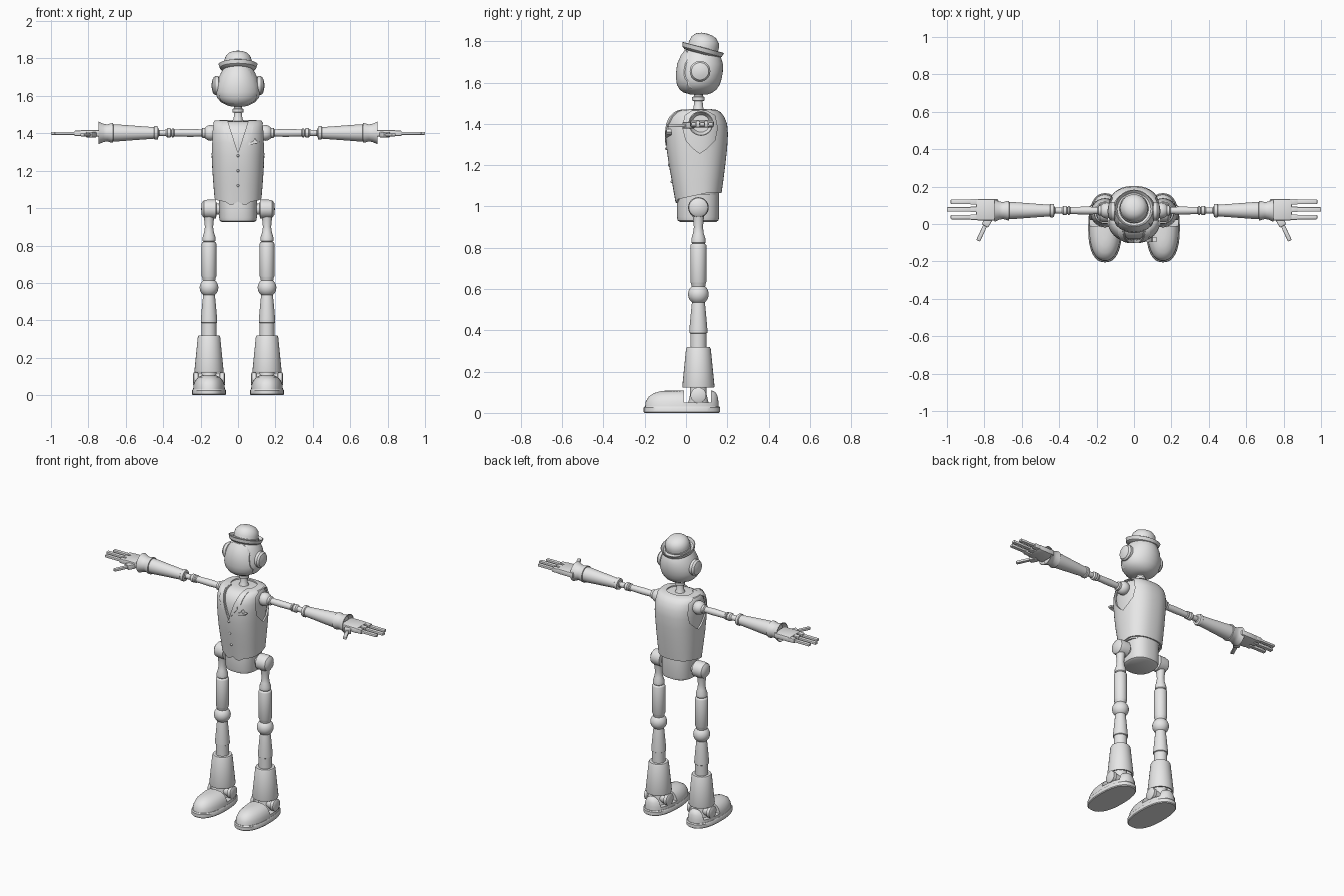
import bpy, bmesh, math
from mathutils import Matrix, Vector

old = bpy.data.objects.get("Cube")
if old:
    bpy.data.objects.remove(old, do_unlink=True)

grey = bpy.data.materials.new("light grey")
grey.use_nodes = True
grey.diffuse_color = (0.8, 0.8, 0.8, 1)
grey.node_tree.nodes["Principled BSDF"].inputs["Base Color"].default_value = (0.8, 0.8, 0.8, 1)


def make(name, bm, pair=False):
    """Turn a bmesh into an object; pairs get a mirrored twin."""
    bmesh.ops.remove_doubles(bm, verts=bm.verts, dist=1e-5)
    bmesh.ops.recalc_face_normals(bm, faces=bm.faces)
    mesh = bpy.data.meshes.new(name)
    bm.to_mesh(mesh)
    bm.free()
    mesh.materials.append(grey)
    ob = bpy.data.objects.new(name, mesh)
    bpy.context.collection.objects.link(ob)
    if pair:
        ob.modifiers.new("mirror", "MIRROR").use_mirror_merge = False
    return ob


def skin(bm, rings, capped=True):
    rows = [[bm.verts.new(p) for p in ring] for ring in rings]
    n = len(rows[0])
    for a, b in zip(rows, rows[1:]):
        for i in range(n):
            bm.faces.new((a[i], a[(i + 1) % n], b[(i + 1) % n], b[i]))
    if capped:
        bm.faces.new(rows[0])
        bm.faces.new(rows[-1])


def lathe(name, profile, loc, axis="z", pair=False, sides=28, tilt=0):
    """Spin (radius, height) points around an axis through loc."""
    bm = bmesh.new()
    turn = [2 * math.pi * i / sides for i in range(sides)]
    skin(bm, [[(r * math.cos(t), r * math.sin(t), h) for t in turn] for r, h in profile])
    rot = {"z": Matrix(), "x": Matrix.Rotation(math.pi / 2, 4, "Y")}[axis]
    bm.transform(Matrix.Translation(loc) @ Matrix.Rotation(tilt, 4, "X") @ rot)
    return make(name, bm, pair)


def loft(name, rows, cx=0, power=2.0, hem=None, capped=True, pair=False, sides=48, grow=0):
    """Stack rounded sections given as (z, half width, front y, back y)."""
    bm = bmesh.new()
    rings = []
    for k, (z, hx, yf, yb) in enumerate(rows):
        ring = []
        for i in range(sides):
            t = 2 * math.pi * i / sides
            c, s = (math.copysign(abs(v) ** (2 / power), v) for v in (math.cos(t), math.sin(t)))
            x = (hx + grow) * c
            y = (yf + yb) / 2 + ((yb - yf) / 2 + grow) * s
            ring.append((cx + x, y, z + (hem(x, y) if hem and k == 0 else 0)))
        rings.append(ring)
    skin(bm, rings, capped)
    return make(name, bm, pair)


def ball(name, loc, r, pair=False, squash=(1, 1, 1)):
    bm = bmesh.new()
    bmesh.ops.create_uvsphere(bm, u_segments=28, v_segments=16, radius=r)
    bm.transform(Matrix.Translation(loc) @ Matrix.Diagonal((*squash, 1)))
    return make(name, bm, pair)


def box(name, loc, size, pair=False, turn=0, bevel=0.004):
    bm = bmesh.new()
    bmesh.ops.create_cube(bm, size=1, matrix=Matrix.Diagonal((*size, 1)))
    if bevel:
        bmesh.ops.bevel(bm, geom=bm.edges[:], offset=bevel, segments=2, affect="EDGES", profile=0.5)
    bm.transform(Matrix.Translation(loc) @ Matrix.Rotation(turn, 4, "Z"))
    return make(name, bm, pair)


def prism(name, points, axis, lo, hi):
    """Extrude an outline of (across, z) points along x or y."""
    bm = bmesh.new()
    place = (lambda a, z, d: (d, a, z)) if axis == "x" else (lambda a, z, d: (a, d, z))
    skin(bm, [[place(a, z, d) for a, z in points] for d in (lo, hi)])
    return make(name, bm)


def bake(ob):
    mesh = bpy.data.meshes.new_from_object(ob.evaluated_get(bpy.context.evaluated_depsgraph_get()))
    ob.modifiers.clear()
    ob.data = mesh


def cut(ob, cutter, operation="DIFFERENCE"):
    mod = ob.modifiers.new("cut", "BOOLEAN")
    mod.operation, mod.object, mod.solver = operation, cutter, "EXACT"
    bake(ob)
    bpy.data.objects.remove(cutter, do_unlink=True)


# Head with raised face mask, ears and neck
head_rows = [(1.543, .035, .02, .105), (1.55, .06, -.005, .125), (1.565, .09, -.026, .147),
             (1.59, .112, -.04, .163), (1.62, .119, -.044, .173), (1.65, .118, -.044, .178),
             (1.69, .107, -.039, .179), (1.73, .088, -.022, .167), (1.76, .066, 0, .145), (1.78, .03, .04, .1)]
loft("head", head_rows)
mask = loft("face_mask", head_rows, grow=.004)
half = [(.03, 1.757), (.06, 1.74), (.08, 1.71), (.086, 1.67), (.093, 1.63), (.102, 1.605), (.095, 1.575), (.05, 1.552)]
cut(mask, prism("mask_cutter", half + [(-x, z) for x, z in reversed(half)], "y", -.2, .03), "INTERSECT")
lathe("ears", [(.03, .095), (.05, .105), (.05, .122), (.042, .133), (.02, .14), (0, .141)], (0, .068, 1.655), "x", True)
lathe("neck", [(.034, 1.44), (.03, 1.465), (.024, 1.475), (.02, 1.51), (.03, 1.513), (.03, 1.53), (.022, 1.534),
               (.022, 1.555)], (0, .06, 0))

# Bowler hat tipped back
lathe("hat", [(.06, -.02), (.085, -.018), (.098, -.008), (.104, .012), (.1, .014), (.09, -.002), (.074, -.008),
              (.074, .028), (.068, .052), (.05, .072), (.025, .081), (0, .083)], (0, .08, 1.757), tilt=math.radians(-15), sides=40)
lathe("hat_band", [(.074, -.008), (.077, -.007), (.077, .012), (.074, .013)], (0, .08, 1.757), tilt=math.radians(-15), sides=40)

# Waistcoat shell over an inner shirt body
body = [(1.065, .126, -.052, .172), (1.12, .131, -.068, .18), (1.2, .137, -.083, .19), (1.28, .141, -.094, .199),
        (1.35, .145, -.098, .203), (1.4, .145, -.094, .199), (1.435, .142, -.08, .185), (1.457, .136, -.058, .168),
        (1.468, .125, -.035, .148), (1.471, .08, 0, .125)]


def hem(x, y):
    front = max(0, min(1, (.1 - y) / .14))
    point = max(0, 1 - abs(abs(x) - .035) / .035)
    return -front * (.03 + .022 * point)


shirt = loft("shirt", [(z - .006, hx, yf, yb) for z, hx, yf, yb in body], power=2.4, grow=-.014)
vest = loft("waistcoat", body, power=2.4, hem=hem, capped=False)
solid = vest.modifiers.new("cloth", "SOLIDIFY")
solid.thickness, solid.offset = .01, -1
bake(vest)
cut(vest, prism("neckline_cutter", [(0, 1.295), (.066, 1.5), (-.066, 1.5)], "y", -.3, .05))
armhole = [(-.005, 1.44), (-.015, 1.38), (0, 1.32), (.035, 1.28), (.066, 1.258), (.1, 1.28), (.14, 1.32),
           (.152, 1.38), (.14, 1.44), (.1, 1.463), (.03, 1.463)]
for side in (-1, 1):
    cut(vest, prism("armhole_cutter", armhole, "x", side * .09, side * .3))

# Lapels follow the waistcoat surface
for side, label in ((-1, "right"), (1, "left")):
    lapel = loft(label + "_lapel", body, power=2.4, grow=.005)
    shape = [(0, 1.295), (.066, 1.48), (.09, 1.48), (.075, 1.4), (.058, 1.39), (.06, 1.375)]
    cut(lapel, prism("lapel_cutter", [(side * x, z) for x, z in shape], "y", -.2, .0), "INTERSECT")
for z in (1.28, 1.2, 1.12):
    ball("waistcoat_button", (0, -.094 + (1.28 - z) * .16, z), .007)
handkerchief = [(.055, 1.335), (.115, 1.35), (.12, 1.36), (.1, 1.358), (.09, 1.375), (.08, 1.357), (.055, 1.35)]
prism("pocket_handkerchief", handkerchief, "y", -.095, -.07)

# Pelvis and hips
loft("pelvis", [(.925, .085, -.028, .145), (.932, .097, -.04, .157), (.95, .101, -.044, .161), (1.05, .101, -.044, .161),
                (1.09, .105, -.04, .16)], power=2.5)
lathe("hip_joints", [(.03, .08), (.03, .115), (.05, .118), (.05, .165), (.046, .183), (.032, .194), (0, .197)],
      (0, .06, .995), "x", True)

# Legs
LEG = (.155, .06, 0)
lathe("thighs", [(.032, .98), (.026, .94), (.022, .9), (.026, .87), (.034, .845), (.034, .825), (.03, .82), (.037, .815),
                 (.039, .81), (.039, .635), (.036, .628), (.03, .6)], LEG, pair=True)
ball("knees", (.155, .06, .575), .05, True)
lathe("shins", [(.028, .55), (.032, .53), (.037, .48), (.044, .4), (.044, .388), (.039, .385), (.039, .3)], LEG, pair=True)
lathe("boot_cuffs", [(.039, .318), (.056, .318), (.06, .31), (.078, .13), (.076, .122), (.068, .122), (.055, .2)],
      LEG, pair=True)
lathe("ankles", [(.04, .2), (.04, .09), (.05, .045), (.05, .03)], LEG, pair=True)
lathe("ankle_joints", [(.03, -.085), (.038, -.08), (.038, -.06), (.03, -.055), (.03, .055), (.038, .06), (.038, .08),
                       (.03, .085)], (.155, .06, .085), "x", True)

# Shoes with open ankle
loft("soles", [(0, .086, -.2, .16), (.005, .09, -.205, .165), (.026, .09, -.205, .165), (.032, .086, -.2, .16)],
     cx=.155, power=2.4, pair=True)
shoe = loft("shoes", [(.03, .085, -.198, .158), (.055, .083, -.195, .157), (.08, .073, -.18, .153), (.096, .058, -.155, .146),
                      (.106, .038, -.12, .135), (.109, .015, -.08, .12)], cx=.155, power=2.3)
cut(shoe, box("ankle_cutter", (.155, .055, .15), (.3, .13, .2), bevel=0))
shoe.modifiers.new("mirror", "MIRROR").use_mirror_merge = False

# Arms
ARM = (0, .072, 1.402)
ball("shoulders", (.145, .072, 1.402), .042, True)
lathe("upper_arms", [(.027, .16), (.027, .19), (.019, .195), (.021, .25), (.019, .34), (.024, .345), (.024, .352),
                     (.017, .355), (.025, .362), (.025, .378), (.017, .386), (.016, .42), (.02, .425), (.02, .44)],
      ARM, "x", True)
lathe("forearms", [(.018, .425), (.034, .428), (.036, .434), (.036, .446), (.031, .45), (.036, .52), (.045, .64), (.046, .672),
                   (.03, .672)], ARM, "x", True)
lathe("glove_cuffs", [(.03, .664), (.052, .668), (.052, .676), (.045, .7), (.049, .72), (.06, .745), (.056, .746),
                      (.042, .72), (.03, .72)], ARM, "x", True)

# Hands with three fingers and a thumb
box("palms", (.785, .077, 1.4), (.12, .115, .036), True, bevel=.01)
for label, y, tip in (("front", .037, .98), ("middle", .078, 1.0), ("back", .119, .98)):
    box(label + "_finger_knuckles", (.85, y, 1.4), (.05, .03, .028), True)
    box(label + "_fingers", ((.85 + tip) / 2, y, 1.4), (tip - .85, .024, .016), True)
box("thumb_bases", (.785, .012, 1.393), (.05, .04, .03), True, math.radians(-60))
box("thumbs", (.808, -.035, 1.392), (.12, .022, .016), True, math.radians(-65))

# Smooth shading with crisp edges
bpy.ops.object.select_all(action="DESELECT")
for ob in bpy.context.collection.objects:
    if ob.type == "MESH" and grey.name in ob.data.materials:
        ob.select_set(True)
        bpy.context.view_layer.objects.active = ob
bpy.ops.object.shade_smooth_by_angle(angle=math.radians(35))
